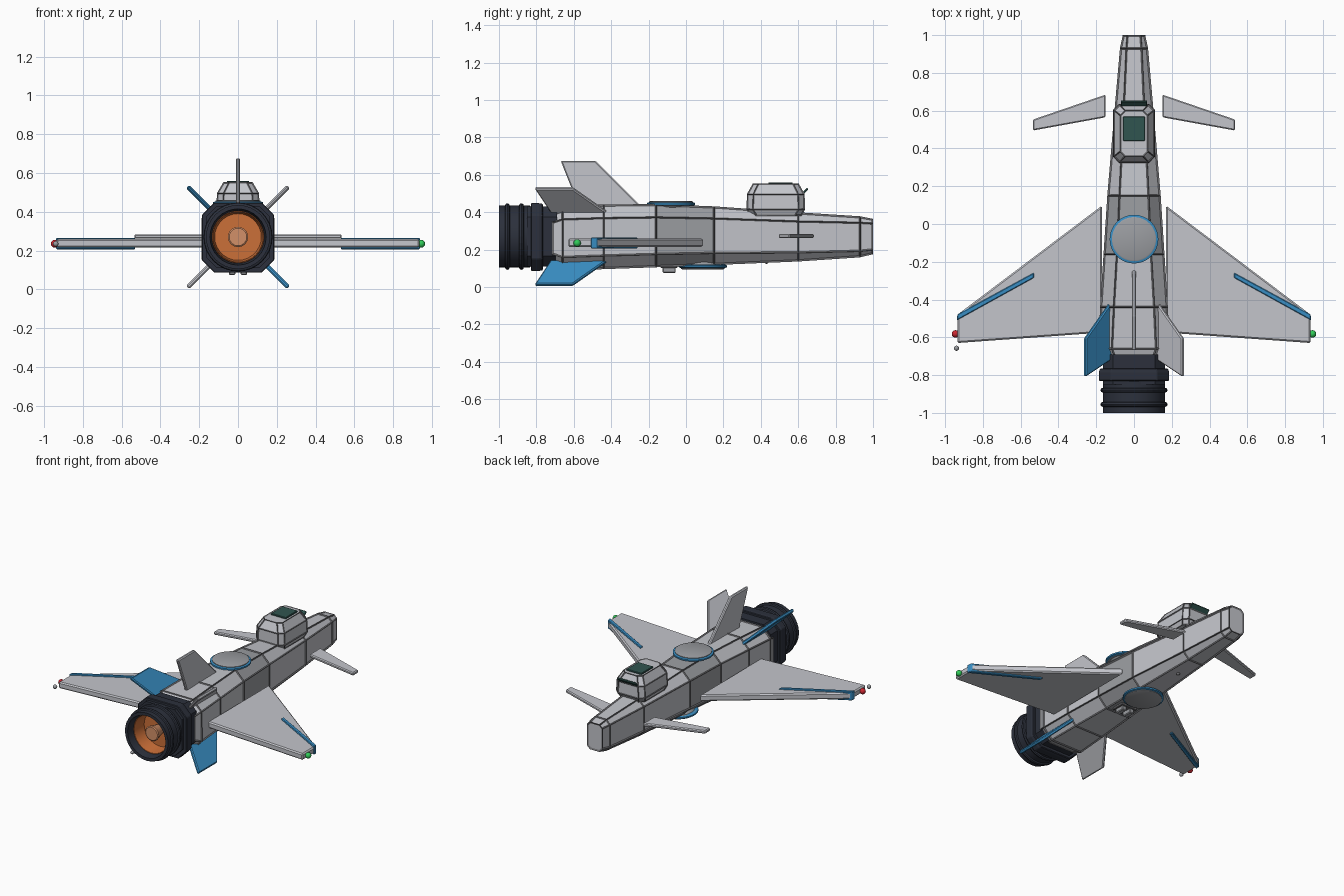
import bpy, bmesh
from math import cos, sin, pi, radians
from mathutils import Matrix, Vector

if "Cube" in bpy.data.objects:
    bpy.data.objects.remove(bpy.data.objects["Cube"])

def mat(name, rgb):
    m = bpy.data.materials.new(name)
    m.diffuse_color = (*rgb, 1)
    m.use_nodes = True
    m.node_tree.nodes["Principled BSDF"].inputs["Base Color"].default_value = m.diffuse_color
    return m

GREY = mat("light_grey", (.55, .56, .6))
TRIM = mat("dark_grey", (.16, .16, .17))
PANEL = mat("mid_grey", (.33, .34, .36))
DARK = mat("engine_dark", (.025, .03, .045))
BLUE = mat("blue", (.04, .27, .55))
ORANGE = mat("orange", (.6, .16, .04))
COPPER = mat("copper", (.65, .28, .14))
GLASS = mat("glass", (.03, .09, .08))
RED = mat("red", (.6, .02, .03))
GREEN = mat("green", (.03, .6, .1))
CZ = .27  # engine axis height

def finish(name, bm, material, matrix=None, bevel=0, smooth=False):
    if matrix:
        bmesh.ops.transform(bm, matrix=matrix, verts=bm.verts)
    bmesh.ops.recalc_face_normals(bm, faces=bm.faces)
    me = bpy.data.meshes.new(name)
    bm.to_mesh(me)
    bm.free()
    me.materials.append(material)
    ob = bpy.data.objects.new(name, me)
    bpy.context.collection.objects.link(ob)
    if bevel:
        ob.modifiers.new("bevel", 'BEVEL').width = bevel
    if smooth:
        bpy.context.view_layer.objects.active = ob
        ob.select_set(True)
        bpy.ops.object.shade_smooth_by_angle(angle=radians(30))
        ob.select_set(False)
    return ob

def loft(name, rings, material, **kw):
    bm = bmesh.new()
    vs = [[bm.verts.new(p) for p in r] for r in rings]
    n = len(vs[0])
    for a, b in zip(vs, vs[1:]):
        for i in range(n):
            bm.faces.new((a[i], a[(i + 1) % n], b[(i + 1) % n], b[i]))
    bm.faces.new(vs[0])
    bm.faces.new(vs[-1])
    return finish(name, bm, material, **kw)

def octagon(a0, a1, b0, b1, c):
    return [(a0 + c, b0), (a1 - c, b0), (a1, b0 + c), (a1, b1 - c),
            (a1 - c, b1), (a0 + c, b1), (a0, b1 - c), (a0, b0 + c)]

def hull_rings(sections):
    return [[(x, y, z) for x, z in octagon(-w, w, zb, zt, c)] for y, w, zb, zt, c in sections]

def lathe(name, profile, material, axis='Z', loc=(0, 0, 0), n=32):
    # profile pairs are (radius, position along the axis)
    rings = []
    for r, h in profile:
        ring = [(r * cos(2 * pi * i / n), r * sin(2 * pi * i / n)) for i in range(n)]
        rings.append([(u, h, v) if axis == 'Y' else (u, v, h) for u, v in ring])
    return loft(name, rings, material, matrix=Matrix.Translation(loc), smooth=True)

def plate(name, pts, thick, material, matrix=None, bevel=.006):
    return loft(name, [[(u, v, w) for u, v in pts] for w in (-thick / 2, thick / 2)],
                material, matrix=matrix, bevel=bevel)

def box(name, loc, size, material, rot_x=0, bevel=.003):
    bm = bmesh.new()
    bmesh.ops.create_cube(bm, size=1)
    m = Matrix.Translation(loc) @ Matrix.Rotation(rot_x, 4, 'X') @ Matrix.Diagonal((*size, 1))
    return finish(name, bm, material, matrix=m, bevel=bevel)

def ball(name, loc, r, material):
    bm = bmesh.new()
    bmesh.ops.create_uvsphere(bm, u_segments=12, v_segments=8, radius=r)
    return finish(name, bm, material, matrix=Matrix.Translation(loc), smooth=True)

def edge_trim(name, rings, thick=.014):
    ob = loft(name, rings, TRIM)
    w = ob.modifiers.new("trim", 'WIREFRAME')
    w.thickness = thick
    w.use_even_offset = False

# fuselage: chamfered sections from nose to tail, with edge strips
hull = hull_rings([(.995, .055, .18, .36, .02), (.93, .068, .165, .372, .028),
                   (.6, .097, .143, .393, .042), (.15, .135, .124, .425, .058),
                   (-.16, .155, .112, .437, .064), (-.44, .173, .102, .435, .066),
                   (-.66, .183, .094, .428, .066), (-.71, .165, .11, .412, .066)])
body = loft("fuselage", hull, GREY)
body.data.materials.append(PANEL)
for f in body.data.polygons:
    if -.1 < f.center.y < .1:
        f.material_index = 1
edge_trim("fuselage_trim", hull)

# cockpit box
cabin = [[(x, y, z) for x, y in octagon(-w, w, y0, y1, c)] for z, w, y0, y1, c in
         [(.385, .095, .345, .615, .03), (.415, .108, .328, .632, .03),
          (.495, .104, .33, .63, .03), (.55, .072, .36, .6, .025)]]
loft("cockpit", cabin, GREY)
edge_trim("cockpit_trim", cabin, .01)
box("roof_window", (0, .505, .552), (.115, .13, .016), GLASS)
box("front_window", (0, .637, .512), (.14, .012, .04), GLASS, rot_x=radians(-45))

# sensor discs above and below
for name, y, z, s in (("upper_disc", -.08, .435, 1), ("lower_disc", .09, .12, -1)):
    lathe(name + "_base", [(.06, z - .045 * s), (.115, z + .01 * s)], PANEL, loc=(0, y, 0))
    lathe(name + "_ring", [(.118, z), (.129, z + .004 * s), (.129, z + .014 * s), (.118, z + .018 * s)],
          BLUE, loc=(0, y, 0))
    lathe(name, [(.117, z), (.117, z + .022 * s), (.11, z + .025 * s)], PANEL, loc=(0, y, 0))

# wings, canards, blue strips and tip lights
for side, s, light in (("right", 1, GREEN), ("left", -1, RED)):
    def at(z):
        return Matrix.Translation((0, 0, z)) @ Matrix.Diagonal((s, 1, 1, 1))
    plate(side + "_wing", [(.17, .097), (.935, -.48), (.935, -.63), (.17, -.575)],
          .044, GREY, at(.237), .008)
    plate(side + "_wing_strip", [(.53, -.258), (.935, -.478), (.938, -.51), (.53, -.285)],
          .06, BLUE, at(.236), .004)
    plate(side + "_canard", [(.15, .685), (.535, .553), (.535, .495), (.15, .565)],
          .022, GREY, at(.273))
    ball(side + "_wing_light", (s * .945, -.582, .235), .02, light)
ball("wing_probe", (-.94, -.658, .235), .014, PANEL)

# crossed tail fins and dorsal fin
def fin(name, pts, degrees, material):
    plate(name, pts, .022, material,
          Matrix.Translation((0, 0, CZ)) @ Matrix.Rotation(-radians(degrees), 4, 'Y'))

for name, deg, m in (("upper_right_fin", 45, GREY), ("upper_left_fin", 135, BLUE),
                     ("lower_left_fin", 225, GREY), ("lower_right_fin", 315, BLUE)):
    fin(name, [(.17, -.405), (.368, -.605), (.368, -.808), (.17, -.715)], deg, m)
fin("dorsal_fin", [(.14, -.22), (.405, -.485), (.405, -.67), (.14, -.565)], 90, GREY)

# engine block, collar and nozzle
loft("engine_block", hull_rings([(-.69, .165, .11, .43, .055), (-.85, .165, .11, .43, .055)]), DARK)
loft("engine_collar", hull_rings([(-.765, .18, .09, .445, .062), (-.785, .186, .086, .448, .064),
                                  (-.83, .186, .086, .448, .064)]), DARK, bevel=.004)
lathe("nozzle", [(.15, -.82), (.165, -.835), (.165, -1), (.145, -1), (.135, -.94), (.135, -.85)],
      DARK, 'Y', (0, 0, CZ))
for i, y in enumerate((-.88, -.955)):
    bpy.ops.mesh.primitive_torus_add(location=(0, y, CZ), rotation=(pi / 2, 0, 0), major_radius=.165,
                                     minor_radius=.013, major_segments=32, minor_segments=8)
    ring = bpy.context.object
    ring.name = f"nozzle_ring_{i + 1}"
    ring.data.materials.append(DARK)
lathe("nozzle_lining", [(.14, -.845), (.134, -.95), (.13, -.95), (.12, -.855)], ORANGE, 'Y', (0, 0, CZ))
lathe("exhaust_plug", [(.03, -.85), (.052, -.94), (.045, -.945)], COPPER, 'Y', (0, 0, CZ), 20)

# small belly fittings
box("belly_vent_base", (0, -.09, .112), (.12, .09, .02), TRIM)
for x in (-.03, .03):
    box("belly_vent", (x, -.09, .092), (.035, .07, .034), PANEL, bevel=.005)
ball("belly_sensor", (0, .43, .136), .012, TRIM)
